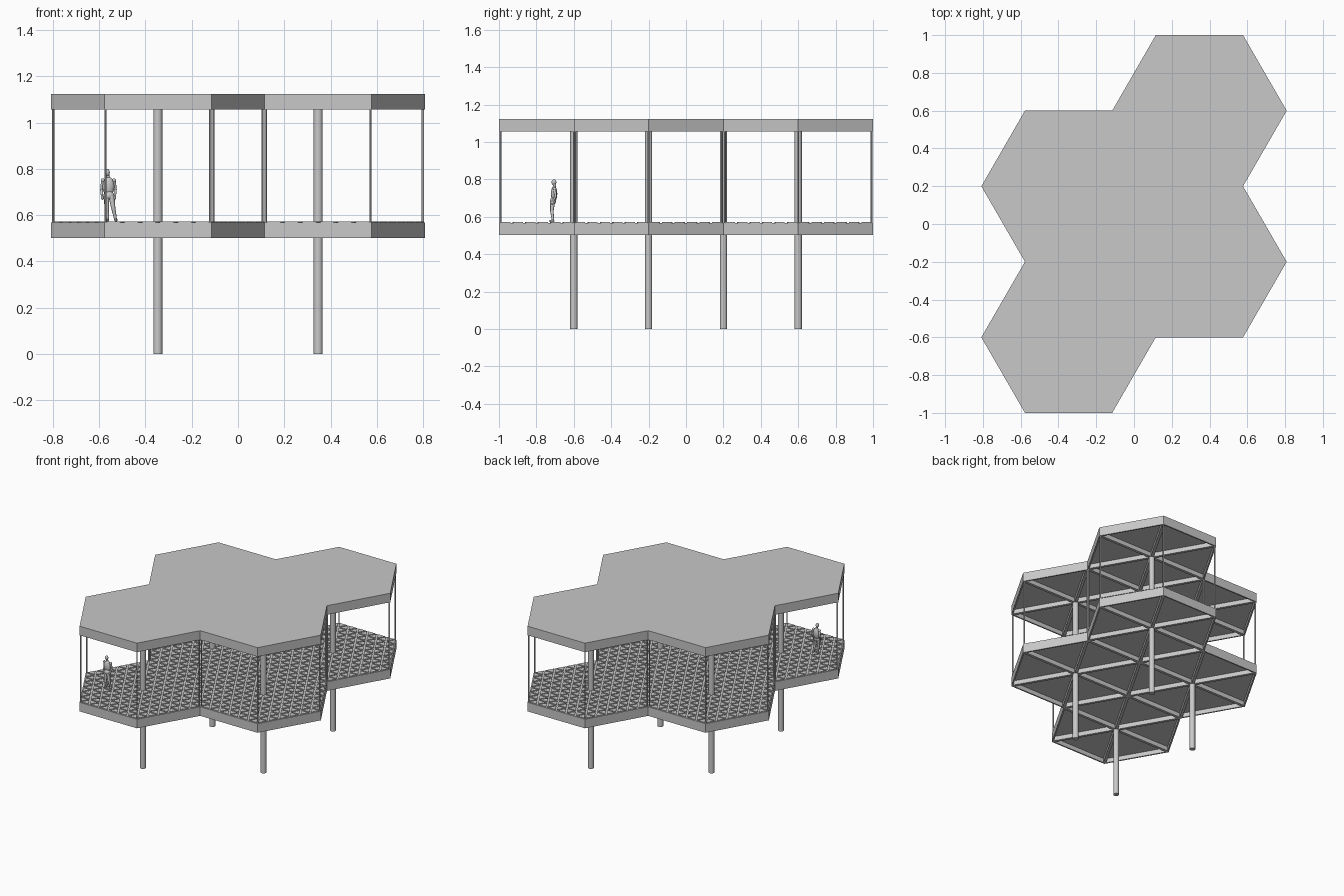
import bpy
import bmesh
from math import cos, sin, pi, sqrt
from mathutils import Vector, Matrix

if "Cube" in bpy.data.objects:
    bpy.data.objects.remove(bpy.data.objects["Cube"])

# One plain grey for the whole model
GREY = bpy.data.materials.new("light grey")
GREY.use_nodes = True
GREY.diffuse_color = (0.58, 0.58, 0.58, 1)
GREY.node_tree.nodes["Principled BSDF"].inputs["Base Color"].default_value = GREY.diffuse_color

# Shared dimensions
APOTHEM = 0.4
R = APOTHEM * 2 / sqrt(3)
CENTRES = [Vector((s * 0.75 * R, y, 0)) for s, y in ((1, 0.6), (1, -0.2), (-1, 0.2), (-1, -0.6))]
CORNERS = [Vector((R * cos(k * pi / 3), R * sin(k * pi / 3), 0)) for k in range(6)]
DECK_Z, ROOF_Z, SLAB = 0.502, 1.057, 0.066
DECK_TOP = DECK_Z + SLAB


def finish(name, bm, smooth=False):
    mesh = bpy.data.meshes.new(name)
    bm.to_mesh(mesh)
    bm.free()
    mesh.materials.append(GREY)
    obj = bpy.data.objects.new(name, mesh)
    bpy.context.collection.objects.link(obj)
    if smooth:
        bpy.ops.object.select_all(action='DESELECT')
        obj.select_set(True)
        bpy.context.view_layer.objects.active = obj
        bpy.ops.object.shade_smooth_by_angle(angle=pi / 4)
    return obj


def rod(bm, a, b, r1, r2, sides=12):
    """Tapered cylinder between two points."""
    a, b = Vector(a), Vector(b)
    turn = (b - a).to_track_quat('Z', 'Y').to_matrix().to_4x4()
    bmesh.ops.create_cone(bm, cap_ends=True, segments=sides, radius1=r1, radius2=r2,
                          depth=(b - a).length, matrix=Matrix.Translation((a + b) / 2) @ turn)


def ball(bm, centre, size):
    bmesh.ops.create_uvsphere(bm, u_segments=12, v_segments=8, radius=1,
                              matrix=Matrix.Translation(centre) @ Matrix.Diagonal((*size, 1)))


# Slab: seamless top and fascia, underside coffered into triangles between beams
def slab(name, z):
    bm = bmesh.new()
    for c in CENTRES:
        for k in range(6):
            points = (c, c + CORNERS[(k + 1) % 6], c + CORNERS[k])
            bm.faces.new([bm.verts.new((p.x, p.y, z)) for p in points])
    bmesh.ops.remove_doubles(bm, verts=bm.verts[:], dist=0.001)
    panels = bm.faces[:]
    rim = [e for e in bm.edges if e.is_boundary]
    walls = bmesh.ops.extrude_edge_only(bm, edges=rim)["geom"]
    raised = [v for v in walls if isinstance(v, bmesh.types.BMVert)]
    bmesh.ops.translate(bm, verts=raised, vec=(0, 0, SLAB))
    top_edges = [e for e in walls if isinstance(e, bmesh.types.BMEdge)
                 and all(v.co.z > z + SLAB / 2 for v in e.verts)]
    bmesh.ops.contextual_create(bm, geom=top_edges)
    bmesh.ops.recalc_face_normals(bm, faces=bm.faces[:])
    bmesh.ops.inset_individual(bm, faces=panels, thickness=0.01, use_even_offset=True)
    inner = bmesh.ops.extrude_discrete_faces(bm, faces=panels)["faces"]
    bmesh.ops.translate(bm, verts=list({v for f in inner for v in f.verts}), vec=(0, 0, 0.032))
    finish(name, bm)


slab("deck_slab", DECK_Z)
slab("roof_slab", ROOF_Z)

# Triangular paving on the deck
bm = bmesh.new()
N = 6
step_a, step_b = CORNERS[0] / N, CORNERS[1] / N
for c in CENTRES:
    for i in range(-N, N):
        for j in range(-N, N):
            for third, flip in ((1 / 3, 0), (2 / 3, pi)):
                q, r = i + third, j + third
                if max(abs(q), abs(r), abs(q + r)) > N:
                    continue
                mid = c + q * step_a + r * step_b
                reach = 0.75 * R / N / sqrt(3)
                loops = [[bm.verts.new((mid.x + reach * cos(t), mid.y + reach * sin(t), z))
                          for t in (flip + pi / 2 + k * 2 * pi / 3 for k in range(3))]
                         for z in (DECK_TOP - 0.001, DECK_TOP + 0.005)]
                low, high = loops
                bm.faces.new(high)
                for k in range(3):
                    n = (k + 1) % 3
                    bm.faces.new((low[k], low[n], high[n], high[k]))
finish("deck_paving", bm)

# Main columns, one at the middle of each bay
bm = bmesh.new()
for c in CENTRES:
    rod(bm, c, c + Vector((0, 0, ROOF_Z + 0.035)), 0.0195, 0.0195, 20)
finish("columns", bm, smooth=True)

# Slim posts at the outer corners
bm = bmesh.new()
for c in CENTRES:
    for corner in CORNERS:
        p = c + corner
        if sum((p - other).length < R * 1.01 for other in CENTRES) == 3:
            continue
        p = c + corner * 0.98
        rod(bm, p + Vector((0, 0, DECK_TOP - 0.01)), p + Vector((0, 0, ROOF_Z + 0.035)),
            0.005, 0.005, 8)
finish("corner_posts", bm, smooth=True)

# Standing figure, built upward from its feet
bm = bmesh.new()
for side in (-1, 1):
    hip = Vector((0.002 + side * 0.011, 0.002, 0.11))
    knee = Vector((0.007 + side * 0.014, -0.002, 0.058))
    ankle = Vector((0.014 + side * 0.017, 0.004, 0.008))
    rod(bm, knee, hip, 0.009, 0.013)
    rod(bm, ankle, knee, 0.006, 0.009)
    ball(bm, knee, (0.009, 0.009, 0.009))
    ball(bm, ankle + Vector((side * 0.002, -0.007, -0.002)), (0.007, 0.016, 0.006))
    shoulder = Vector((side * 0.024, 0.012, 0.178))
    elbow = Vector((side * 0.03, 0.018, 0.138))
    hand = Vector((side * 0.027, 0.0, 0.103))
    ball(bm, shoulder, (0.009, 0.01, 0.009))
    rod(bm, elbow, shoulder, 0.006, 0.008)
    ball(bm, elbow, (0.006, 0.006, 0.006))
    rod(bm, hand, elbow, 0.005, 0.006)
    ball(bm, hand, (0.006, 0.007, 0.009))
ball(bm, (0.002, 0.004, 0.112), (0.024, 0.016, 0.02))
ball(bm, (0, 0.01, 0.152), (0.026, 0.017, 0.042))
rod(bm, (0, 0.012, 0.18), (-0.004, 0.01, 0.205), 0.009, 0.007)
ball(bm, (-0.005, 0.009, 0.212), (0.011, 0.013, 0.016))
figure = finish("standing_figure", bm, smooth=True)
figure.location = (-0.56, -0.715, DECK_TOP + 0.004)
